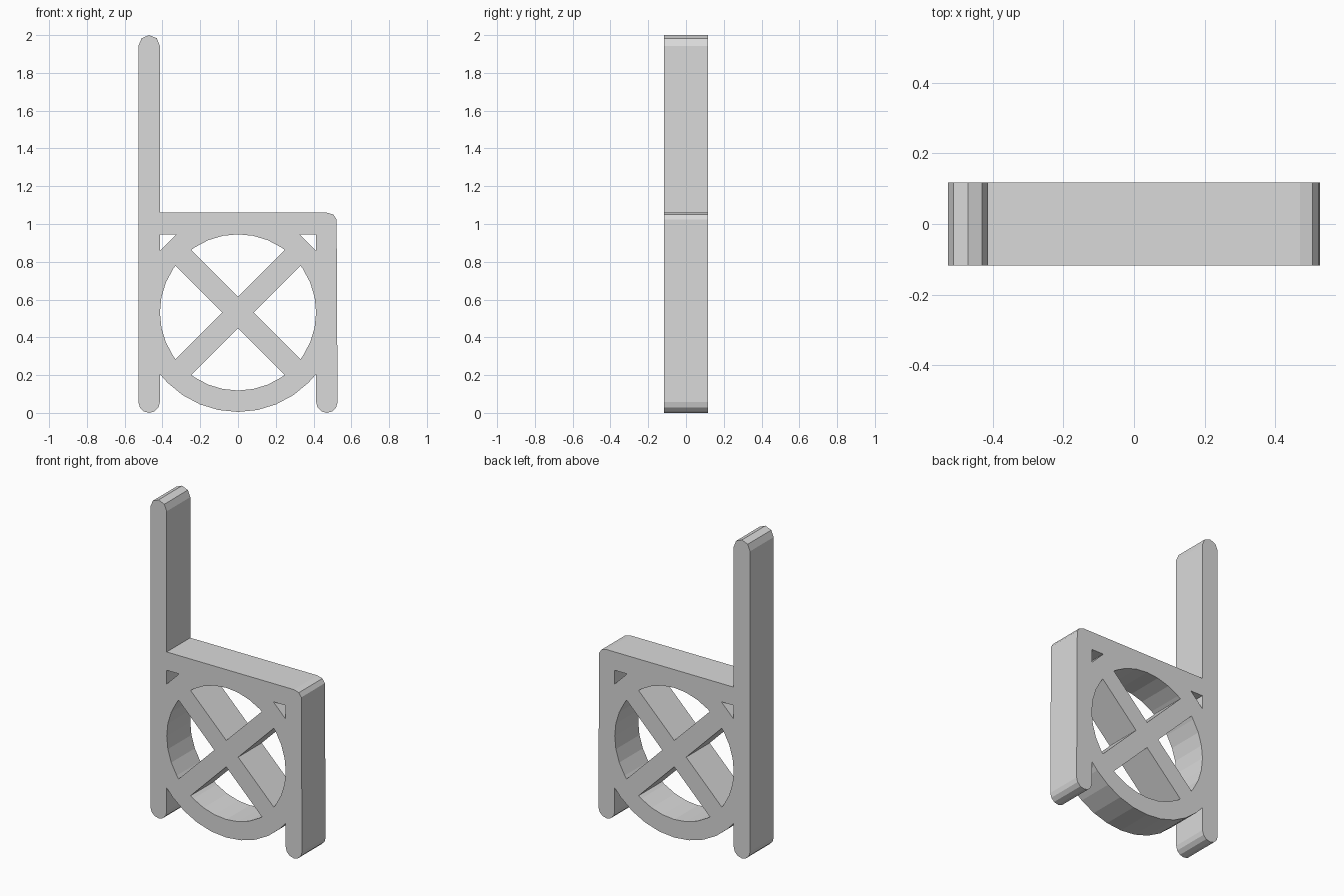
import bpy
from math import sin, cos, asin, acos, radians, degrees, floor, sqrt

if "Cube" in bpy.data.objects:
    bpy.data.objects.remove(bpy.data.objects["Cube"], do_unlink=True)

# Main sizes
DEPTH = 0.234
HALF_W = 0.527          # outer edge of posts and ring
INNER = 0.4135          # inner edge of posts and ring
RING_Z = 0.532          # ring centre height
POST_X = (HALF_W + INNER) / 2
CAP = (HALF_W - INNER) / 2
RAIL_LOW, RAIL_TOP = 0.945, 1.06
BRACE = 0.083           # half the diagonal brace, measured along an axis
STEP = 11.25            # ring facet angle


def arc(cx, cz, r, start, end, step=STEP):
    """Points from start to end angle, with facets on multiples of step."""
    angles = [start]
    a = (floor(start / step + 0.01) + 1) * step
    while a < end - 0.5:
        angles.append(a)
        a += step
    angles.append(end)
    return [(cx + r * cos(radians(a)), cz + r * sin(radians(a))) for a in angles]


# Outer outline: rounded feet, ring belly, rail with soft corner, tall back post
belly = degrees(asin(INNER / HALF_W))
outline = arc(-POST_X, CAP, CAP, 180, 360, 30)
outline += arc(0, RING_Z, HALF_W, 270 - belly, 270 + belly)
outline += arc(POST_X, CAP, CAP, 180, 360, 30)
outline += [(0.522, 1.025), (0.505, 1.05), (0.47, RAIL_TOP), (-INNER, RAIL_TOP)]
outline += arc(-POST_X, 2 - CAP, CAP, 0, 180, 45)
loops = [outline]

# Four openings between the crossed braces
edge = 45 + degrees(asin(BRACE / INNER / sqrt(2)))
for turn in (0, 90, 180, 270):
    a = radians(90 + turn)
    tip = (BRACE * cos(a), RING_Z + BRACE * sin(a))
    loops.append([tip] + arc(0, RING_Z, INNER, edge + turn, 180 - edge + turn))

# Small corner openings between ring, rail and posts
low = degrees(acos(INNER / HALF_W))
high = degrees(asin((RAIL_LOW - RING_Z) / HALF_W))
corner = [(INNER, RAIL_LOW)] + arc(0, RING_Z, HALF_W, high, low, 90)[::-1]
for side in (1, -1):
    loops.append([(side * x, z) for x, z in corner])

# Filled profile, extruded to full depth
curve = bpy.data.curves.new("chair_frame", "CURVE")
curve.dimensions = "2D"
curve.fill_mode = "BOTH"
curve.extrude = DEPTH / 2
for pts in loops:
    spline = curve.splines.new("POLY")
    spline.points.add(len(pts) - 1)
    for p, (x, z) in zip(spline.points, pts):
        p.co = (x, z, 0, 1)
    spline.use_cyclic_u = True

frame = bpy.data.objects.new("chair_frame", curve)
bpy.context.collection.objects.link(frame)
frame.rotation_euler.x = radians(90)
bpy.ops.object.select_all(action="DESELECT")
frame.select_set(True)
bpy.context.view_layer.objects.active = frame
bpy.ops.object.convert(target="MESH")
frame = bpy.context.view_layer.objects.active
bpy.ops.object.transform_apply(location=False, rotation=True, scale=False)
bpy.ops.object.shade_flat()

# Plain grey
grey = bpy.data.materials.new("light grey")
grey.use_nodes = True
colour = (0.7, 0.7, 0.7, 1)
grey.diffuse_color = colour
grey.node_tree.nodes["Principled BSDF"].inputs["Base Color"].default_value = colour
frame.data.materials.clear()
frame.data.materials.append(grey)
